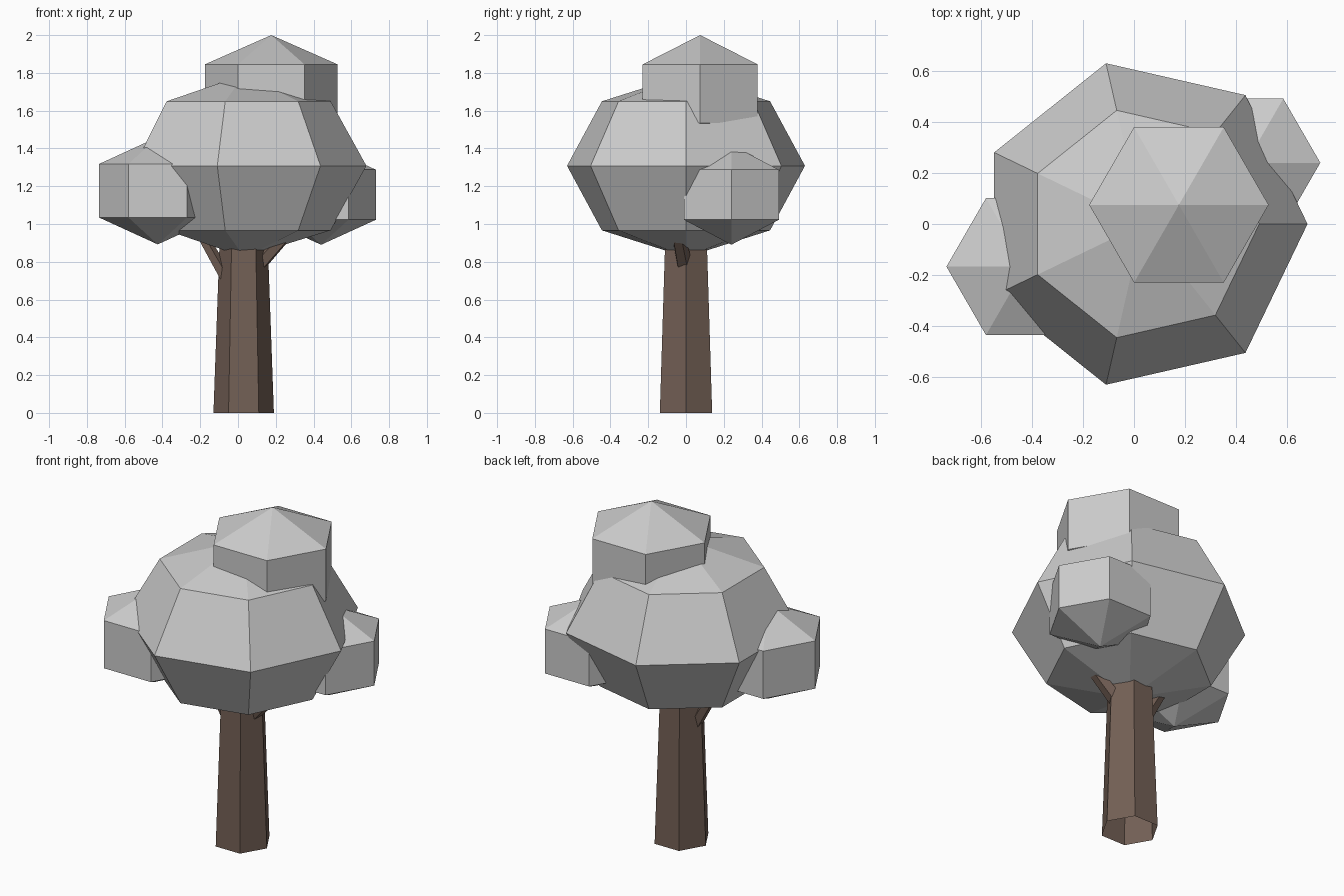
import bpy, bmesh, math
from mathutils import Vector

if "Cube" in bpy.data.objects:
    bpy.data.objects.remove(bpy.data.objects["Cube"])

bark = bpy.data.materials.new("bark")
bark.diffuse_color = (0.17, 0.115, 0.09, 1)
bark.use_nodes = True
bark.node_tree.nodes["Principled BSDF"].inputs["Base Color"].default_value = bark.diffuse_color


def make_object(name, bm, material=None):
    bmesh.ops.recalc_face_normals(bm, faces=bm.faces[:])
    mesh = bpy.data.meshes.new(name)
    bm.to_mesh(mesh)
    bm.free()
    obj = bpy.data.objects.new(name, mesh)
    bpy.context.collection.objects.link(obj)
    if material:
        mesh.materials.append(material)
    return obj


def lathe(name, center, profile, sides, material=None):
    """Faceted solid of revolution, first corner on +x; radius 0 makes a pole."""
    bm = bmesh.new()
    c = Vector(center)
    rings = []
    for r, z in profile:
        count = sides if r > 1e-5 else 1
        angles = [math.tau * i / sides for i in range(count)]
        rings.append([bm.verts.new(c + Vector((r * math.cos(a), r * math.sin(a), z)))
                      for a in angles])
    for lo, hi in zip(rings, rings[1:]):
        for i in range(sides):
            j = (i + 1) % sides
            quad = [lo[i % len(lo)], lo[j % len(lo)], hi[j % len(hi)], hi[i % len(hi)]]
            bm.faces.new(list(dict.fromkeys(quad)))
    return make_object(name, bm, material)


def leaf_clump(name, center, radius, height, sides, rings):
    steps = [math.pi * k / rings for k in range(rings + 1)]
    profile = [(radius * math.sin(t), -height * math.cos(t)) for t in steps]
    return lathe(name, center, profile, sides)


def branch(name, start, end, r1, r2):
    bm = bmesh.new()
    a, b = Vector(start), Vector(end)
    bmesh.ops.create_cone(bm, cap_ends=True, segments=5, radius1=r1, radius2=r2,
                          depth=(b - a).length)
    obj = make_object(name, bm, bark)
    obj.location = (a + b) / 2
    obj.rotation_euler = (b - a).to_track_quat('Z', 'Y').to_euler()
    return obj


# Trunk, open at the foot
lathe("trunk", (0.03, 0, 0), [(0.16, 0), (0.124, 1.0), (0, 1.0)], 6, bark)

# Small branches reaching into the crown
branch("left_branch", (-0.05, 0, 0.69), (-0.26, 0, 1.06), 0.037, 0.027)
branch("right_branch", (0.06, 0, 0.73), (0.34, -0.06, 1.04), 0.045, 0.034)

# Leaf clumps
leaf_clump("main_crown", (0.034, 0, 1.308), 0.646, 0.483, 7, 4)
leaf_clump("top_clump", (0.176, 0.075, 1.69), 0.406, 0.31, 6, 3)
leaf_clump("left_clump", (-0.425, -0.167, 1.176), 0.358, 0.284, 6, 3)
leaf_clump("right_clump", (0.44, 0.24, 1.155), 0.335, 0.265, 6, 3)
